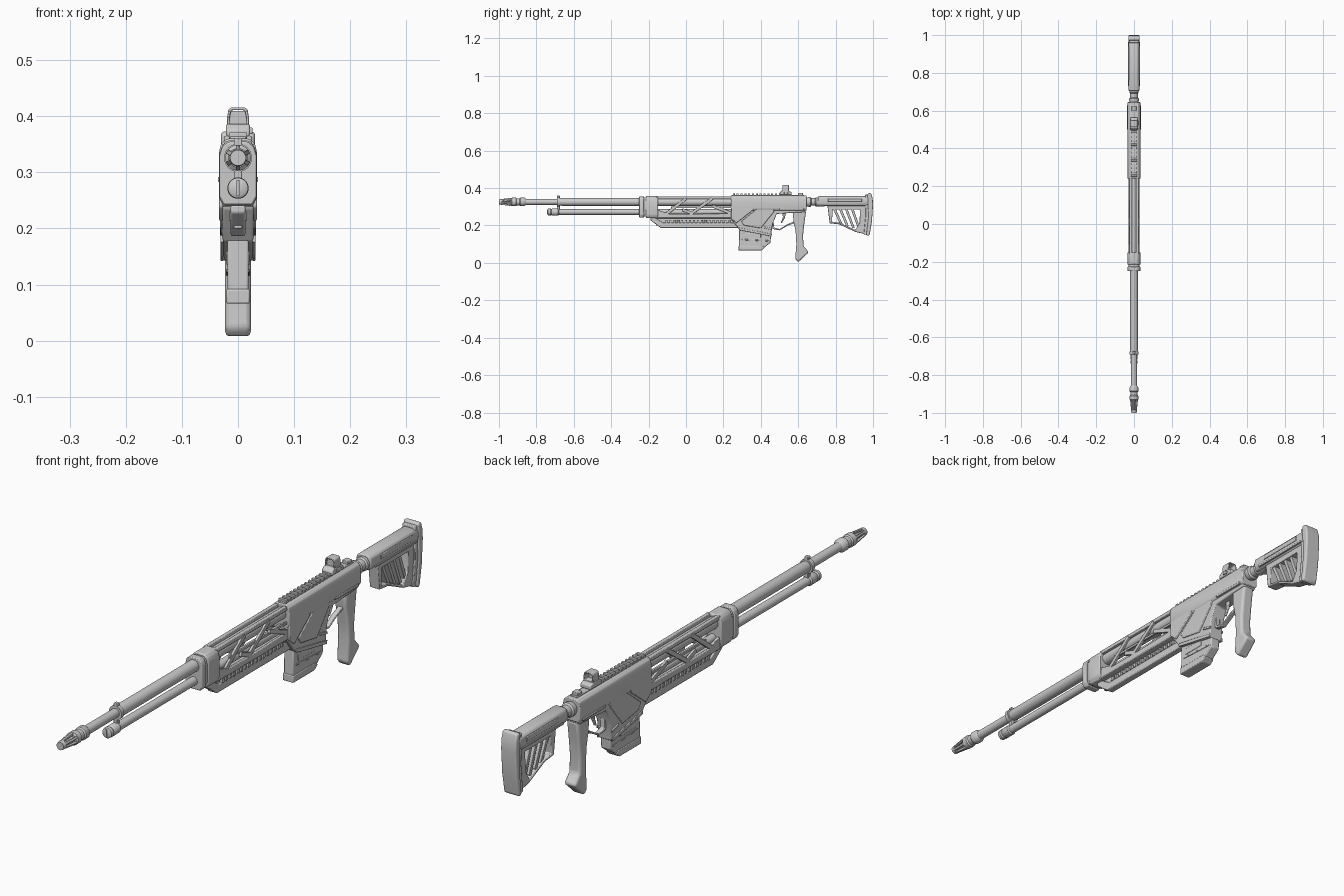
import bpy, bmesh, math


def finish(name, bm, bevel=0.0, seg=2):
    bmesh.ops.recalc_face_normals(bm, faces=bm.faces)
    me = bpy.data.meshes.new(name)
    bm.to_mesh(me)
    bm.free()
    ob = bpy.data.objects.new(name, me)
    bpy.context.collection.objects.link(ob)
    if bevel:
        m = ob.modifiers.new("bevel", 'BEVEL')
        m.width, m.segments, m.limit_method = bevel, seg, 'ANGLE'
        m.angle_limit = math.radians(25)
    return ob


def at(axis, a, p):
    return (a, p[0], p[1]) if axis == 'x' else (p[0], a, p[1])


def prism(name, pts, a0, a1, axis='x', bevel=0.003, seg=2):
    """Extrude a profile along x (y,z points) or y (x,z points)."""
    bm = bmesh.new()
    v0 = [bm.verts.new(at(axis, a0, p)) for p in pts]
    v1 = [bm.verts.new(at(axis, a1, p)) for p in pts]
    bm.faces.new(v0)
    bm.faces.new(v1[::-1])
    n = len(pts)
    for i in range(n):
        j = (i + 1) % n
        bm.faces.new((v0[i], v0[j], v1[j], v1[i]))
    return finish(name, bm, bevel, seg)


def ring(name, outer, inner, a0, a1, axis='x', bevel=0.002):
    """Extruded frame with a hole."""
    bm = bmesh.new()
    L = [[bm.verts.new(at(axis, a, p)) for p in pts]
         for a, pts in ((a0, outer), (a1, outer), (a1, inner), (a0, inner))]
    n = len(outer)
    for k in range(4):
        A, B = L[k], L[(k + 1) % 4]
        for i in range(n):
            j = (i + 1) % n
            bm.faces.new((A[i], A[j], B[j], B[i]))
    return finish(name, bm, bevel)


def lathe(name, prof, z, n=32):
    """Revolve (y, radius) pairs around a lengthwise axis at height z."""
    bm = bmesh.new()
    rows = [[bm.verts.new((r * math.cos(t * math.tau / n), y, z + r * math.sin(t * math.tau / n)))
             for t in range(n)] for y, r in prof]
    for A, B in zip(rows, rows[1:]):
        for i in range(n):
            j = (i + 1) % n
            bm.faces.new((A[i], A[j], B[j], B[i]))
    bm.faces.new(rows[0])
    bm.faces.new(rows[-1][::-1])
    return finish(name, bm)


def strut(name, p, q, t, x0, x1, bevel=0.0015):
    """Flat bar between two (y,z) points."""
    dy, dz = q[0] - p[0], q[1] - p[1]
    l = math.hypot(dy, dz)
    ny, nz = -dz / l * t / 2, dy / l * t / 2
    pts = [(p[0] + ny, p[1] + nz), (q[0] + ny, q[1] + nz), (q[0] - ny, q[1] - nz), (p[0] - ny, p[1] - nz)]
    return prism(name, pts, x0, x1, bevel=bevel)


def box(name, y0, y1, z0, z1, x0, x1, bevel=0.002):
    return prism(name, [(y0, z0), (y1, z0), (y1, z1), (y0, z1)], x0, x1, bevel=bevel)


def sym(half):
    return half + [(-x, z) for x, z in reversed(half)]


BZ, TZ = 0.326, 0.272  # barrel and tube axis heights

# barrel, muzzle and lower tube
lathe("barrel", [(-0.87, .016), (-0.69, .016), (-0.69, .025), (-0.675, .025), (-0.675, .019),
                 (-0.66, .021), (0.26, .021)], BZ)
lathe("muzzle_collar", [(-0.935, .017), (-0.93, .023), (-0.91, .023), (-0.905, .019), (-0.89, .019),
                        (-0.885, .023), (-0.865, .023), (-0.855, .016)], BZ)
lathe("muzzle_core", [(-0.985, .007), (-0.93, .012)], BZ, 16)
lathe("muzzle_tip", [(-1.0, .010), (-1.0, .014), (-0.985, .0155), (-0.985, .009)], BZ)
for i in range(6):
    p = prism("muzzle_prong", [(-0.99, .009), (-0.925, .014), (-0.925, .023), (-0.99, .015)], -.004, .004, bevel=.001)
    p.location.z = BZ
    p.rotation_euler.y = i * math.tau / 6
lathe("lower_tube", [(-0.70, .015), (0.26, .015)], TZ)
lathe("tube_cap", [(-0.74, .013), (-0.737, .018), (-0.725, .019), (-0.72, .016), (-0.715, .019),
                   (-0.685, .019), (-0.68, .015)], TZ)
box("tube_cap_slot", -0.743, -0.73, TZ - .014, TZ + .014, -.003, .003, 0)
box("barrel_link", -0.69, -0.675, TZ, BZ + .034, -.007, .007)

# front band
band = sym([(.018, .357), (.029, .347), (.034, .33), (.034, .255), (.026, .240)])
prism("front_band", band, -0.215, -0.15, 'y', .004)
prism("front_band_lip", [(x * .98, .298 + (z - .298) * .96) for x, z in band], -0.25, -0.225, 'y', .003)
prism("front_band_core", [(x * .88, .298 + (z - .298) * .88) for x, z in band], -0.23, -0.21, 'y')

# handguard truss
for s in (-1, 1):
    a, b = s * .018, s * .028
    box("handguard_top_rail", -0.16, 0.25, .341, .355, s * .010, s * .025)
    prism("handguard_bottom_rail", [(-0.16, .24), (.25, .24), (.25, .266), (.05, .262), (-0.10, .262), (-0.16, .272)],
          a, b)
    for p, q in (((-0.15, .275), (-0.11, .262)), ((-0.11, .258), (0.0, .345)), ((0.02, .258), (0.14, .345)),
                 ((-0.02, .285), (0.04, .262)), ((0.14, .305), (0.25, .262))):
        strut("handguard_strut", p, q, .016, a, b)
    strut("handguard_mid_bar", (-0.08, .297), (0.25, .297), .009, a, s * .025)
box("handguard_floor", -0.16, 0.25, .238, .248, -.027, .027)

# under rail
prism("under_rail", [(-0.19, .241), (-0.165, .241), (-0.125, .216), (0.32, .216), (0.32, .187), (-0.135, .187),
                     (-0.19, .228)], -.013, .013)
box("under_rail_web", -0.16, 0.26, .20, .242, -.007, .007)
for i in range(17):
    y = -0.11 + i * .021
    box("under_rail_tooth", y, y + .011, .214, .230, -.016, .016, .001)

# receiver
rec = sym([(.020, .360), (.030, .352), (.034, .335), (.034, .290), (.028, .280)])
prism("upper_receiver", rec, 0.24, 0.645, 'y', .003)
prism("lower_receiver", [(.24, .30), (.24, .236), (.287, .176), (.455, .142), (.462, .205), (.485, .262), (.575, .268),
                         (.64, .272), (.64, .30)], -.028, .028, bevel=.004)
for s in (-1, 1):
    a, b = s * .026, s * .034
    prism("receiver_side_plate", [(.241, .30), (.241, .238), (.27, .213), (.36, .283), (.36, .30)], a, b)
    prism("magwell_side_plate", [(.38, .29), (.295, .222), (.31, .200), (.40, .185), (.47, .272), (.47, .29)],
          a, s * .032)
    strut("magwell_rim", (.285, .182), (.458, .148), .013, a, s * .031)
    box("side_bar", .50, .63, .283, .292, a, s * .036)
    strut("magwell_rear_rib", (.42, .19), (.46, .18), .009, a, s * .031)

# top rail
box("top_rail", .245, .63, .355, .364, -.014, .014)
for i in range(13):
    y = .25 + i * .0205
    box("top_rail_tooth", y, y + .011, .360, .371, -.016, .016, .0015)
box("rear_sight", .60, .625, .36, .374, -.012, .012)

# reflex sight
prism("sight_base", [(.50, .364), (.565, .364), (.565, .378), (.545, .386), (.51, .386), (.50, .376)], -.021, .021)
ring("sight_hood", sym([(.020, .378), (.020, .395), (.017, .412), (.012, .416)]),
     sym([(.015, .386), (.015, .395), (.013, .408), (.010, .411)]), .515, .55, 'y')
box("sight_knob", .525, .545, .368, .38, .018, .026)
prism("sight_lens", sym([(.0155, .385), (.0155, .395), (.0135, .409)]), .522, .525, 'y', 0)

# magazine
prism("magazine", [(.285, .19), (.283, .070), (.40, .068), (.452, .108), (.455, .16)], -.019, .019, bevel=.004)
prism("magazine_foot", [(.281, .092), (.281, .066), (.402, .066), (.42, .08), (.41, .092)], -.021, .021)
for s in (-1, 1):
    strut("magazine_rib", (.30, .125), (.44, .118), .006, s * .017, s * .021)
    box("magazine_panel", .31, .40, .135, .16, s * .017, s * .021)

# trigger group
ring("trigger_guard", [(.455, .275), (.462, .182), (.50, .174), (.545, .20), (.585, .215), (.585, .275)],
     [(.467, .268), (.470, .190), (.50, .181), (.541, .206), (.577, .222), (.577, .268)], -.009, .009)
prism("trigger", [(.515, .272), (.535, .272), (.528, .24), (.512, .212), (.507, .215), (.518, .243)], -.005, .005)

# grip
prism("grip", [(.572, .275), (.642, .278), (.634, .22), (.626, .15), (.628, .09), (.657, .057), (.60, .004),
               (.584, .022), (.590, .10), (.586, .17), (.574, .225)], -.023, .023, bevel=.009, seg=3)

# stock
lathe("stock_tube", [(.64, .022), (.655, .026), (.665, .026), (.67, .020), (.69, .020), (.695, .025), (.74, .025)], BZ)
stock = sym([(.016, .357), (.026, .350), (.030, .335), (.028, .314), (.020, .304)])
prism("stock_body", stock, .705, .975, 'y', .004)
ring("stock_frame", [(.755, .315), (.768, .212), (.82, .206), (.905, .166), (.967, .152), (.967, .315)],
     [(.785, .285), (.780, .220), (.825, .214), (.905, .176), (.928, .215), (.930, .285)], -.019, .019, bevel=.003)
for i in range(4):
    y = .79 + i * .032
    strut("stock_rib", (y, .295), (y + .042, .204 - i * .009), .013, -.014, .014)
for s in (-1, 1):
    strut("stock_side_groove", (.73, .312), (.965, .312), .007, s * .024, s * .031)
    box("stock_cheek_panel", .76, .94, .326, .344, s * .026, s * .0315)

# butt pad
prism("butt_plate", [(.958, .365), (.976, .365), (.982, .25), (.968, .150), (.950, .152), (.96, .25)], -.025, .025)
prism("butt_pad", [(.970, .366), (.978, .374), (.990, .371), (.998, .345), (1.0, .31), (.994, .22), (.982, .150),
                   (.972, .143), (.964, .152), (.976, .25)], -.030, .030, bevel=.006, seg=3)

# smooth shading with sharp edges kept
bpy.ops.object.select_all(action='SELECT')
bpy.context.view_layer.objects.active = bpy.context.selected_objects[0]
bpy.ops.object.shade_smooth_by_angle(angle=math.radians(35))
